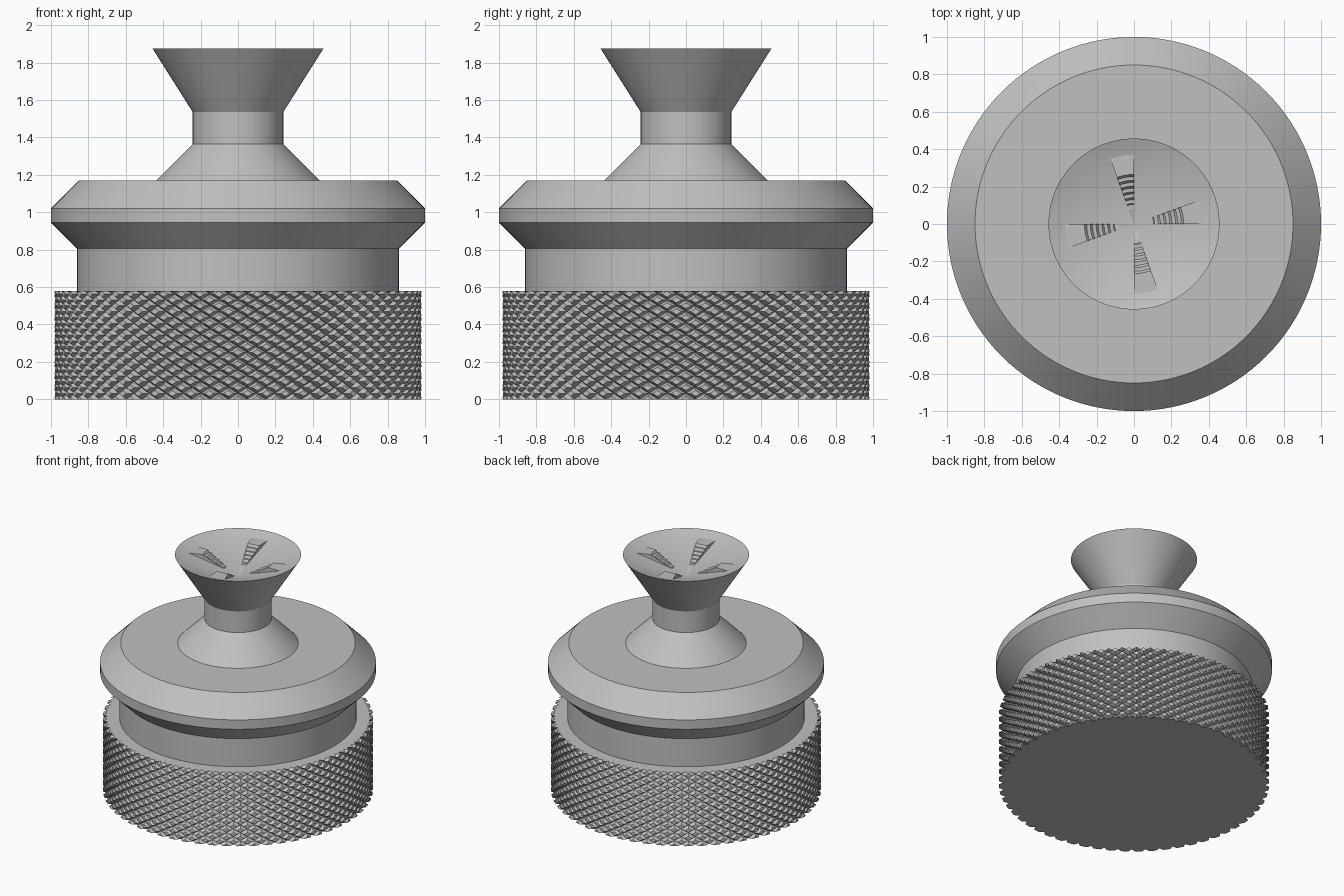
import bpy, bmesh, math
from math import cos, sin, pi, radians

if "Cube" in bpy.data.objects:
    bpy.data.objects.remove(bpy.data.objects["Cube"])

# Single plain metal colour
grey = bpy.data.materials.new("metal grey")
grey.use_nodes = True
colour = (0.53, 0.53, 0.53, 1)
grey.diffuse_color = colour
grey.node_tree.nodes["Principled BSDF"].inputs["Base Color"].default_value = colour


def polar(r, a, z):
    return (r * cos(a), r * sin(a), z)


def finish(bm, name, smooth=False):
    bmesh.ops.remove_doubles(bm, verts=bm.verts, dist=1e-5)
    bmesh.ops.recalc_face_normals(bm, faces=bm.faces)
    mesh = bpy.data.meshes.new(name)
    bm.to_mesh(mesh)
    bm.free()
    mesh.materials.append(grey)
    obj = bpy.data.objects.new(name, mesh)
    bpy.context.collection.objects.link(obj)
    if smooth:
        bpy.ops.object.select_all(action='DESELECT')
        obj.select_set(True)
        bpy.context.view_layer.objects.active = obj
        bpy.ops.object.shade_smooth_by_angle(angle=radians(20))
    return obj


def sweep(name, profile, start, angle, steps, smooth=False, caps=False):
    """Turn an (r, z) profile about the z axis."""
    bm = bmesh.new()
    rings = [[bm.verts.new(polar(r, start + angle * i / steps, z)) for r, z in profile]
             for i in range(steps + 1)]
    n = len(profile)
    for a, b in zip(rings, rings[1:]):
        for k in range(n if caps else n - 1):
            m = (k + 1) % n
            bm.faces.new((a[k], b[k], b[m], a[m]))
    if caps:
        bm.faces.new(rings[0])
        bm.faces.new(rings[-1])
    bmesh.ops.remove_doubles(bm, verts=bm.verts, dist=1e-5)
    return finish(bm, name, smooth)


# Knurled base: rows of truncated diamond pyramids, trimmed and capped
BASE_H, OUTER, VALLEY = 0.58, 0.98, 0.95
COUNT, DIAMOND_H, FLAT = 60, 0.0625, 0.5
step = 2 * pi / COUNT
corners = [(1, 0), (0, 1), (-1, 0), (0, -1)]
bm = bmesh.new()
for row in range(-1, int(2 * BASE_H / DIAMOND_H) + 3):
    for col in range(COUNT):
        a0, z0 = (col + row % 2 / 2) * step, row * DIAMOND_H / 2
        low, top = [[bm.verts.new(polar(r, a0 + u * s * step / 2, z0 + v * s * DIAMOND_H / 2))
                     for u, v in corners] for r, s in ((VALLEY, 1), (OUTER, FLAT))]
        bm.faces.new(top)
        for k in range(4):
            m = (k + 1) % 4
            bm.faces.new((low[k], low[m], top[m], top[k]))
bmesh.ops.remove_doubles(bm, verts=bm.verts, dist=1e-4)
for z, normal in ((0, -1), (BASE_H, 1)):
    bmesh.ops.bisect_plane(bm, geom=bm.verts[:] + bm.edges[:] + bm.faces[:], dist=1e-6,
                           plane_co=(0, 0, z), plane_no=(0, 0, normal), clear_outer=True)
for z in (0, BASE_H):
    rim = [e for e in bm.edges if e.is_boundary and all(abs(v.co.z - z) < 1e-4 for v in e.verts)]
    centre = bm.verts.new((0, 0, z))
    for e in rim:
        bm.faces.new((e.verts[0], e.verts[1], centre))
finish(bm, "knurled_base")

# Turned body: collar, bevelled flange, neck and hollow conical cup
RIM_R, RIM_Z, APEX_Z = 0.457, 1.875, 1.715
body = [(0.86, 0.57), (0.86, 0.805), (1, 0.945), (1, 1.02), (0.85, 1.17), (0.437, 1.17),
        (0.242, 1.365), (0.242, 1.535), (RIM_R, RIM_Z), (0, APEX_Z)]
sweep("turned_body", body, 0, 2 * pi, 128, smooth=True)

# Four stepped drive wedges inside the cup
WEDGE_R, STAIR_OUT, STAIR_IN, STEPS = 0.37, 0.265, 0.08, 6


def cup_z(r):
    return APEX_Z + (RIM_Z - APEX_Z) * r / RIM_R


top_z, foot_z = cup_z(WEDGE_R), cup_z(STAIR_IN)
run, rise = (STAIR_OUT - STAIR_IN) / STEPS, (top_z - foot_z) / STEPS
wedge = [(WEDGE_R, top_z - 0.04), (WEDGE_R, top_z), (STAIR_OUT, top_z)]
for k in range(STEPS):
    r, z = STAIR_OUT - run * k, top_z - rise * (k + 1)
    wedge += [(r - run * 0.4, z), (r - run, z)]
wedge += [(0, APEX_Z), (0, APEX_Z - 0.03)]
for k in range(4):
    sweep(f"drive_wedge_{k + 1}", wedge, k * pi / 2, radians(20), 6, caps=True)
